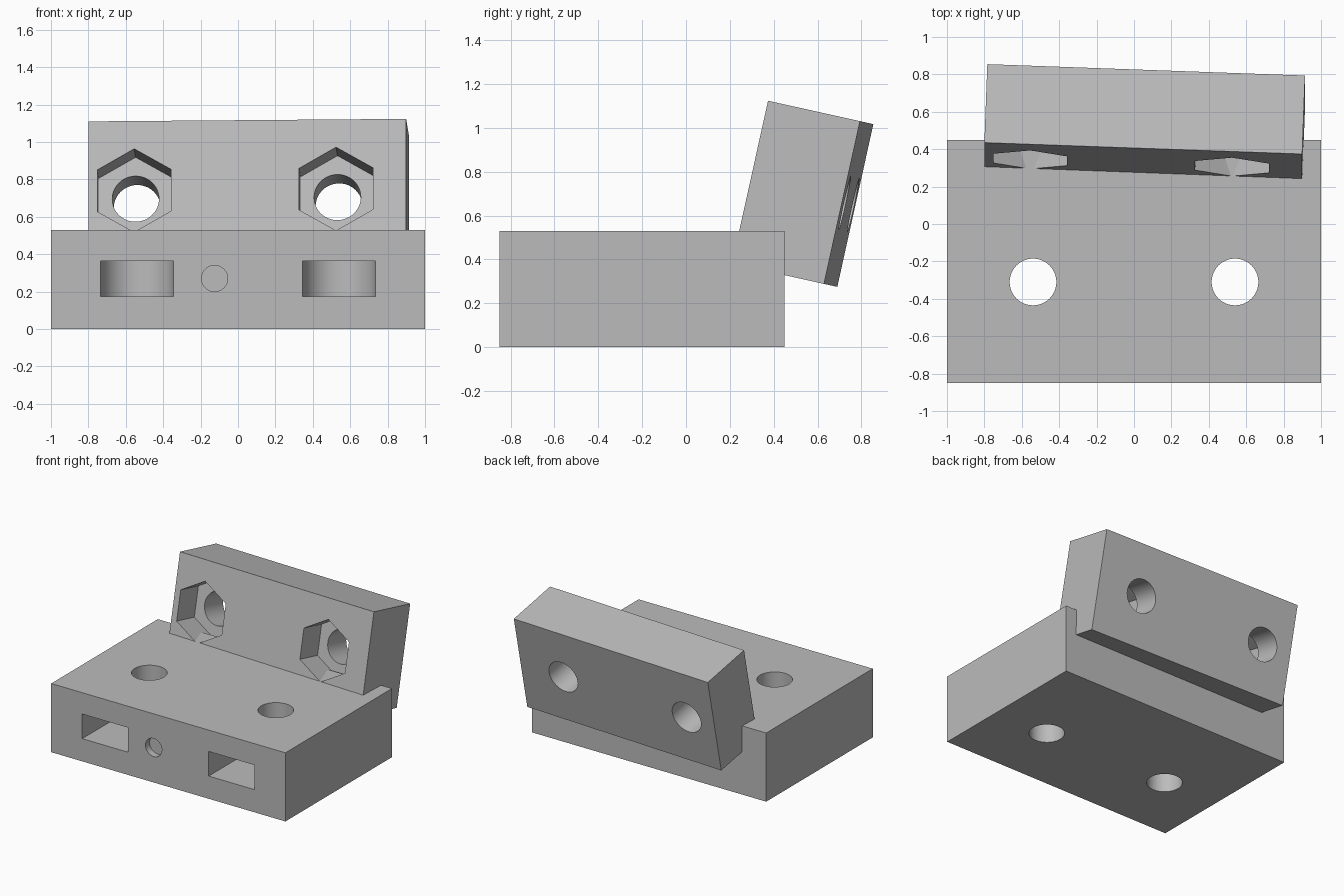
import bpy
import bmesh
from math import pi, sin, cos, radians
from mathutils import Matrix, Vector

default = bpy.data.objects.get("Cube")
if default:
    bpy.data.objects.remove(default, do_unlink=True)

grey = bpy.data.materials.new("plain grey")
grey.use_nodes = True
colour = (0.5, 0.5, 0.5, 1)
grey.diffuse_color = colour
grey.node_tree.nodes["Principled BSDF"].inputs["Base Color"].default_value = colour


def prism(name, outline, low, high):
    """Extrude a flat outline between two heights."""
    bm = bmesh.new()
    face = bm.faces.new([bm.verts.new((x, y, low)) for x, y in outline])
    top = bmesh.ops.extrude_face_region(bm, geom=[face])["geom"]
    verts = [v for v in top if isinstance(v, bmesh.types.BMVert)]
    bmesh.ops.translate(bm, verts=verts, vec=(0, 0, high - low))
    bmesh.ops.recalc_face_normals(bm, faces=bm.faces)
    mesh = bpy.data.meshes.new(name)
    bm.to_mesh(mesh)
    bm.free()
    mesh.materials.append(grey)
    obj = bpy.data.objects.new(name, mesh)
    bpy.context.collection.objects.link(obj)
    return obj


def arc(x, y, radius, count, start=0.0, sweep=2 * pi):
    return [(x + radius * cos(start + sweep * i / count),
             y + radius * sin(start + sweep * i / count)) for i in range(count)]


def rect(x0, x1, y0, y1):
    return [(x0, y0), (x1, y0), (x1, y1), (x0, y1)]


def cut(body, cutters):
    """Carve every cutter out of the body, then discard the cutters."""
    bpy.ops.object.select_all(action="DESELECT")
    body.select_set(True)
    bpy.context.view_layer.objects.active = body
    for cutter in cutters:
        cutter.hide_render = True
        mod = body.modifiers.new("cut", "BOOLEAN")
        mod.operation = "DIFFERENCE"
        mod.solver = "EXACT"
        mod.object = cutter
        bpy.ops.object.modifier_apply(modifier=mod.name)
        bpy.data.objects.remove(cutter, do_unlink=True)
    bpy.ops.object.shade_smooth_by_angle(angle=radians(30))


SPACING = 0.54
BOLT = 0.125
NUT = 0.195

# Base block with bolt holes, front nut slots and a shallow round dimple
base = prism("base_block", rect(-1, 1, -0.85, 0.45), 0, 0.53)
cutters = []
for x in (-SPACING, SPACING):
    slot = arc(x, -0.31, NUT, 24, 0, pi) + [(x - NUT, -0.31), (x - NUT, -1), (x + NUT, -1)]
    cutters.append(prism("slot_cutter", slot, 0.175, 0.365))
    cutters.append(prism("bolt_cutter", arc(x, -0.31, BOLT, 48), -0.1, 0.7))
dimple = prism("dimple_cutter", arc(0, 0, 0.07, 32), 0, 0.2)
dimple.data.transform(Matrix.Translation((-0.125, -0.8, 0.27)) @ Matrix.Rotation(pi / 2, 4, "X"))
cutters.append(dimple)
cut(base, cutters)

# Clamp plate, modelled lying down with its front face at height zero
LENGTH, HEIGHT, THICK = 1.70, 0.76, 0.43
plate = prism("clamp_plate", rect(0, LENGTH, -HEIGHT, 0), -THICK, 0)
cutters = []
for x in (0.245, 0.245 + 2 * SPACING):
    hexagon = arc(x, -HEIGHT / 2, 0.228, 6, pi / 2)
    cutters.append(prism("nut_cutter", hexagon, -0.21, 0.1))
    cutters.append(prism("bolt_cutter", arc(x, -HEIGHT / 2, BOLT, 48), -0.6, 0.1))
cut(plate, cutters)

# Stand the plate up, turn it slightly and lean it backwards onto the block
turn = Matrix.Rotation(radians(-12.5), 4, "X") @ Matrix.Rotation(radians(-2.1), 4, "Z")
upright = Matrix.Rotation(pi / 2, 4, "X")
plate.matrix_world = Matrix.Translation(Vector((-0.80, 0.435, 1.11))) @ turn @ upright
